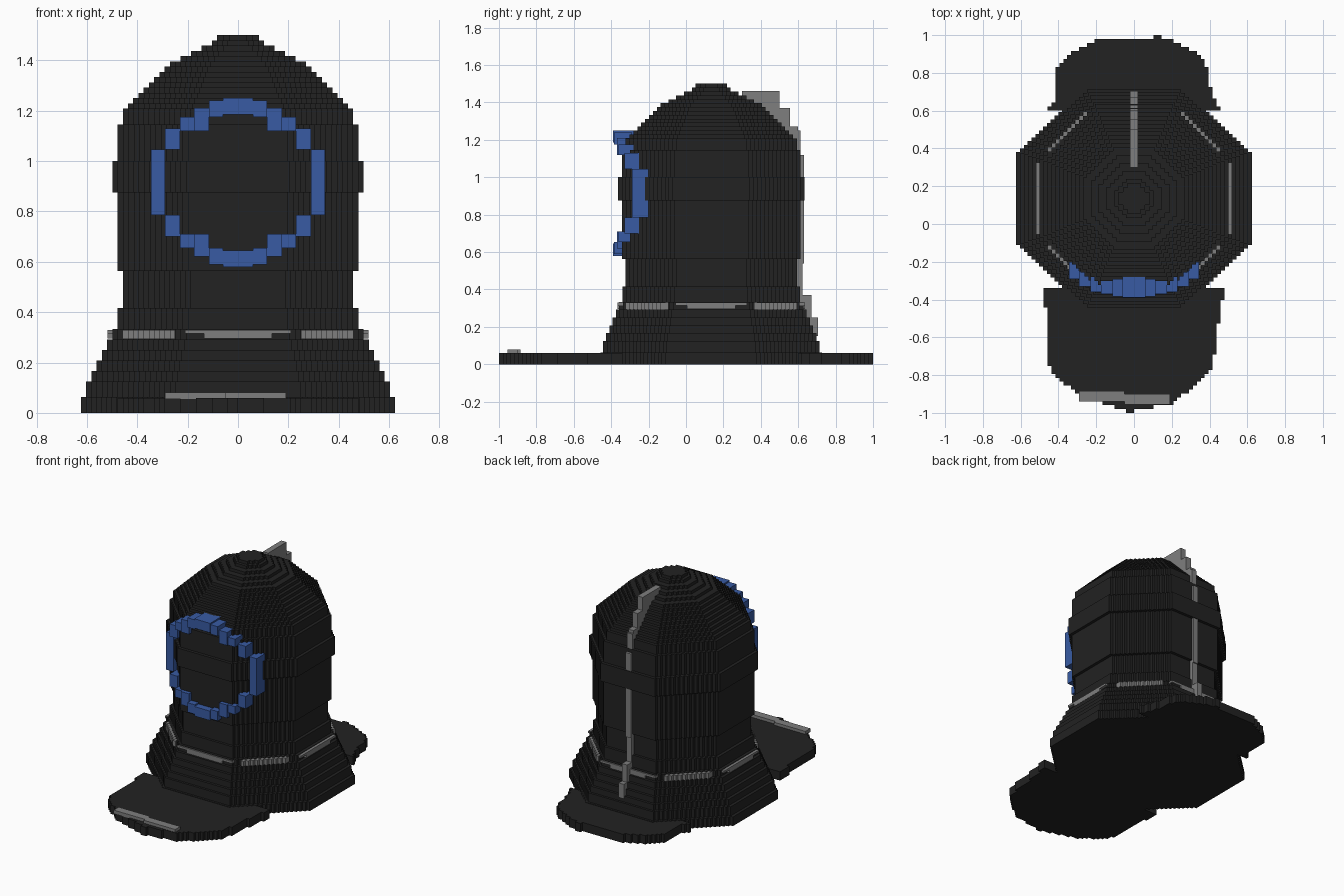
import bpy, bmesh

if "Cube" in bpy.data.objects:
    bpy.data.objects.remove(bpy.data.objects["Cube"], do_unlink=True)

CELL = 0.0208   # block size of the stepped surfaces
CY = 0.135      # centre of the hood in y


def material(name, rgb):
    m = bpy.data.materials.new(name)
    m.use_nodes = True
    m.diffuse_color = (*rgb, 1)
    m.node_tree.nodes["Principled BSDF"].inputs["Base Color"].default_value = (*rgb, 1)
    return m


DARK = material("charcoal", (0.016, 0.016, 0.016))
BLUE = material("blue", (0.04, 0.105, 0.37))
GREY = material("grey", (0.21, 0.21, 0.21))


def finish(name, bm, mat):
    bmesh.ops.recalc_face_normals(bm, faces=bm.faces)
    mesh = bpy.data.meshes.new(name)
    bm.to_mesh(mesh)
    bm.free()
    mesh.materials.append(mat)
    obj = bpy.data.objects.new(name, mesh)
    bpy.context.collection.objects.link(obj)
    return obj


def add_prism(bm, outline, z0, z1):
    low = [bm.verts.new((x, y, z0)) for x, y in outline]
    high = [bm.verts.new((x, y, z1)) for x, y in outline]
    bm.faces.new(low[::-1])
    bm.faces.new(high)
    for i in range(len(low)):
        j = (i + 1) % len(low)
        bm.faces.new((low[i], low[j], high[j], high[i]))


def add_box(bm, x0, x1, y0, y1, z0, z1):
    add_prism(bm, [(x0, y0), (x1, y0), (x1, y1), (x0, y1)], z0, z1)


def lerp(table, t):
    if t <= table[0][0]:
        return table[0][1]
    for (a, u), (b, v) in zip(table, table[1:]):
        if t <= b:
            return u + (v - u) * (t - a) / (b - a)
    return table[-1][1]


def snap(v):
    return round(v / CELL) * CELL


def stepped_octagon(rx, ry):
    """Octagon whose diagonal sides are stairs."""
    n = max(1, round(rx * 0.586 / CELL))
    fx, fy = rx * 0.414, ry * 0.414
    dx, dy = (rx - fx) / n, (ry - fy) / n
    quarter = [(rx, fy)]
    for i in range(n):
        quarter.append((rx - (i + 1) * dx, fy + i * dy))
        quarter.append((rx - (i + 1) * dx, fy + (i + 1) * dy))
    half = quarter + [(-x, y) for x, y in reversed(quarter)]
    full = half + [(-x, -y) for x, y in half]
    return [(x, y + CY) for x, y in full]


# Hood: stacked stepped octagons following the side profile
PROFILE = [(0, .635), (.1, .6), (.2, .555), (.3, .51), (.34, .485), (.45, .46),
           (.56, .46), (.58, .48), (.86, .48), (.88, .5), (.99, .5), (1.01, .48),
           (1.12, .475), (1.2, .455), (1.25, .415), (1.31, .355), (1.36, .3),
           (1.4, .245), (1.44, .165), (1.46, .125), (1.5, .06)]
bm = bmesh.new()
layers = 72
step = 1.5 / layers
z_start, previous = 0, None
for i in range(layers + 1):
    z = i * step
    r = snap(lerp(PROFILE, z + step / 2)) if i < layers else None
    if r != previous:
        if previous:
            squash = 1 - 0.05 * max(0, 1 - z_start / 0.4)
            add_prism(bm, stepped_octagon(previous, previous * squash), z_start, z)
        z_start, previous = z, r
finish("hood", bm, DARK)


# Brims: rows of blocks with rounded ends
def brim(name, y_start, y_end, left, right):
    bm = bmesh.new()
    rows = round((y_end - y_start) / CELL)
    size = (y_end - y_start) / rows
    for i in range(rows):
        y = y_start + i * size
        add_box(bm, snap(lerp(left, y + size / 2)), snap(lerp(right, y + size / 2)),
                y, y + size, 0, 0.06)
    return finish(name, bm, DARK)


brim("front_brim", -1, -.34,
     [(-.99, -.05), (-.95, -.17), (-.9, -.3), (-.85, -.36), (-.76, -.45), (-.5, -.46), (-.34, -.48)],
     [(-.99, .0), (-.95, .2), (-.85, .33), (-.75, .42), (-.5, .45), (-.34, .48)])
brim("back_brim", .6, 1,
     [(.6, -.46), (.65, -.42), (.82, -.41), (.9, -.35), (.97, -.2), (.98, -.18), (.99, .13)],
     [(.6, .46), (.68, .41), (.8, .4), (.9, .35), (.97, .2), (.98, .18), (.99, .15)])

# Trim strip near the tip of the front brim
bm = bmesh.new()
add_box(bm, -.29, -.05, -.94, -.885, .055, .08)
add_box(bm, -.05, .19, -.955, -.9, .055, .08)
finish("front_brim_trim", bm, GREY)

# Face ring: blocks mirrored left to right and top to bottom
RING_Z = 0.915
RING = [(0, .06, .27, .335, -.39, -.27), (.06, .115, .26, .325, -.385, -.29),
        (.115, .175, .205, .295, -.37, -.28), (.175, .23, .205, .26, -.36, -.28),
        (.23, .29, .13, .215, -.33, -.25), (.29, .345, 0, .13, -.29, -.2)]
bm = bmesh.new()
for x0, x1, z0, z1, y0, y1 in RING:
    for sx in (-1, 1):
        for sz in (-1, 1):
            xs = sorted((sx * x0, sx * x1))
            zs = sorted((RING_Z + sz * z0, RING_Z + sz * z1))
            add_box(bm, *xs, y0, y1, *zs)
bmesh.ops.remove_doubles(bm, verts=bm.verts, dist=0.0001)
finish("face_ring", bm, BLUE)

# Belt: a plate on each straight side, stairs on each diagonal side
bm = bmesh.new()
for s in (-1, 1):
    y0, y1 = sorted((CY + s * .44, CY + s * .502))
    add_box(bm, -.21, .21, y0, y1, .315, .33)
    add_box(bm, -.135, .135, y0, y1, .295, .33)
    x0, x1 = sorted((s * .44, s * .518))
    add_box(bm, x0, x1, CY - .19, CY + .19, .315, .33)
    add_box(bm, x0, x1, CY - .13, CY + .13, .295, .33)
    for t in (-1, 1):
        for i in range(10):
            x = .25 + i * CELL
            d = .71 - x - CELL / 2
            xs = sorted((s * x, s * (x + CELL)))
            ys = sorted((CY + t * (d - .03), CY + t * (d + .01)))
            add_box(bm, *xs, *ys, .293, .33)
finish("belt", bm, GREY)

# Crest: thin fin running down the back
CREST = [(1.36, 1.46, .3, .5), (1.27, 1.37, .42, .555), (1.1, 1.25, .48, .612),
         (1.25, 1.27, .45, .6), (.54, 1.12, .55, .63), (.37, .54, .55, .622),
         (.25, .37, .57, .67), (.15, .25, .6, .705)]
bm = bmesh.new()
for z0, z1, y0, y1 in CREST:
    add_box(bm, -.02, .02, y0, y1, z0, z1)
finish("back_crest", bm, GREY)
